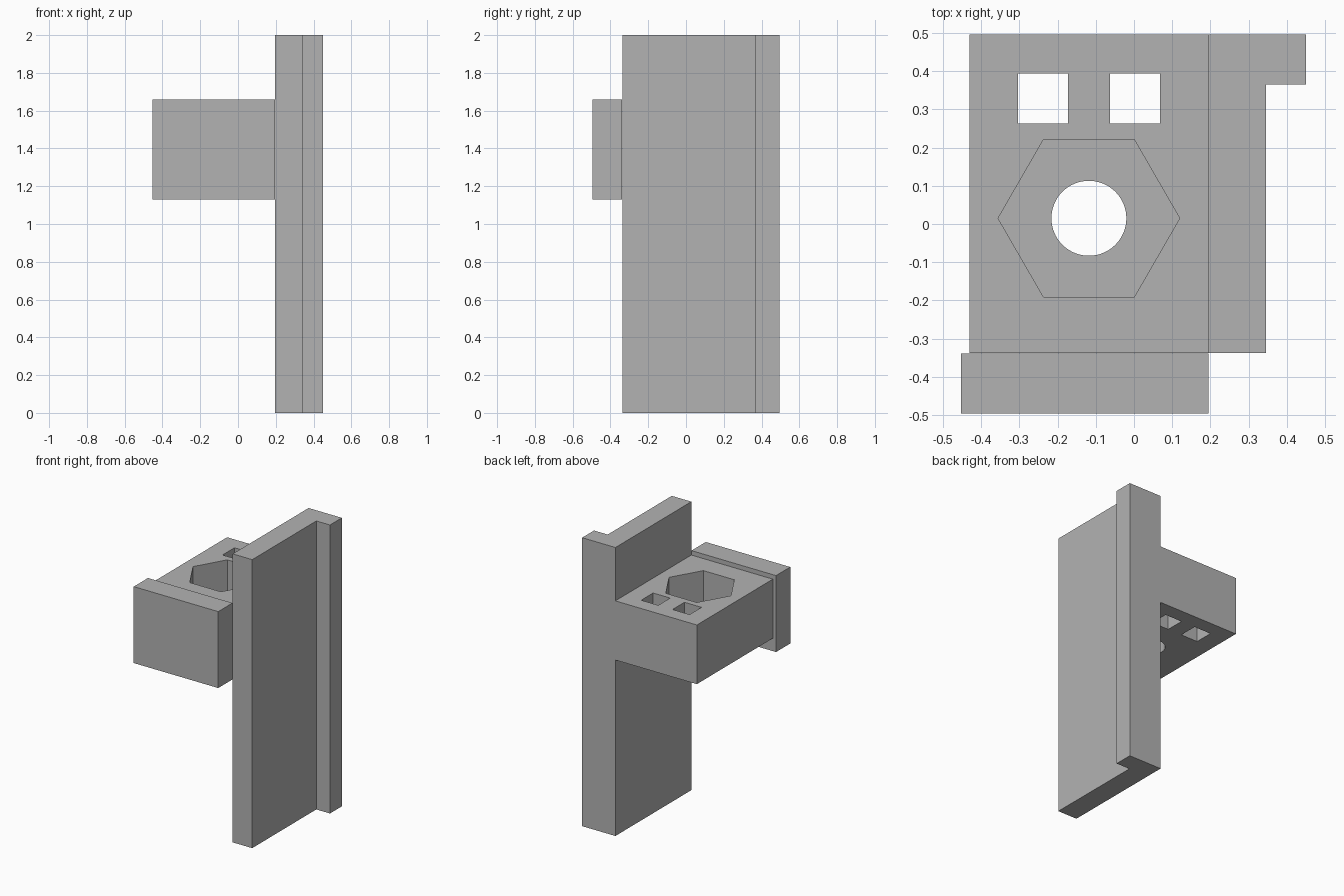
import bpy
import bmesh
from math import cos, sin, tau, radians

default = bpy.data.objects.get("Cube")
if default:
    bpy.data.objects.remove(default, do_unlink=True)

grey = bpy.data.materials.new("plain grey")
grey.use_nodes = True
colour = (0.45, 0.45, 0.45, 1)
grey.diffuse_color = colour
grey.node_tree.nodes["Principled BSDF"].inputs["Base Color"].default_value = colour


def prism(name, outline, z0, z1):
    """Extrude a flat outline from z0 up to z1."""
    bm = bmesh.new()
    base = bm.faces.new([bm.verts.new((x, y, z0)) for x, y in outline])
    top = bmesh.ops.extrude_face_region(bm, geom=[base])["geom"]
    verts = [v for v in top if isinstance(v, bmesh.types.BMVert)]
    bmesh.ops.translate(bm, verts=verts, vec=(0, 0, z1 - z0))
    bmesh.ops.recalc_face_normals(bm, faces=bm.faces)
    mesh = bpy.data.meshes.new(name)
    bm.to_mesh(mesh)
    bm.free()
    mesh.materials.append(grey)
    obj = bpy.data.objects.new(name, mesh)
    bpy.context.collection.objects.link(obj)
    return obj


def rect(x0, x1, y0, y1):
    return [(x0, y0), (x1, y0), (x1, y1), (x0, y1)]


def ring(x, y, radius, sides):
    return [(x + radius * cos(tau * i / sides), y + radius * sin(tau * i / sides))
            for i in range(sides)]


def combine(target, other, operation):
    """Apply a boolean and discard the helper."""
    mod = target.modifiers.new("boolean", 'BOOLEAN')
    mod.object, mod.operation, mod.solver = other, operation, 'EXACT'
    bpy.context.view_layer.objects.active = target
    bpy.ops.object.modifier_apply(modifier=mod.name)
    bpy.data.objects.remove(other, do_unlink=True)


FRONT, BACK = -0.337, 0.495
INNER, OUTER, LIP = 0.195, 0.345, 0.45
LOW, HIGH = 1.22, 1.63

# Tall plate with a lip along its back edge
body = prism("bracket_body", [(INNER, FRONT), (OUTER, FRONT), (OUTER, 0.365),
                              (LIP, 0.365), (LIP, BACK), (INNER, BACK)], 0, 2)

# Block joined to the plate
combine(body, prism("block", rect(-0.43, 0.25, FRONT, BACK), LOW, HIGH), 'UNION')

# Hexagonal nut pocket with a round hole below it
cx, cy = -0.118, 0.015
combine(body, prism("nut_pocket", ring(cx, cy, 0.2375, 6), LOW + 0.1, HIGH + 0.1), 'DIFFERENCE')
combine(body, prism("bolt_hole", ring(cx, cy, 0.098, 64), LOW - 0.1, HIGH), 'DIFFERENCE')

# Two square through holes
for x in (-0.303, -0.063):
    combine(body, prism("square_hole", rect(x, x + 0.131, 0.263, 0.394),
                        LOW - 0.1, HIGH + 0.1), 'DIFFERENCE')

# Separate clamping slab against the front of the block
prism("front_slab", rect(-0.453, INNER, -0.495, FRONT - 0.002), 1.13, 1.66)

# Smooth only the round bore
bpy.ops.object.select_all(action='DESELECT')
body.select_set(True)
bpy.context.view_layer.objects.active = body
bpy.ops.object.shade_smooth_by_angle(angle=radians(20))
